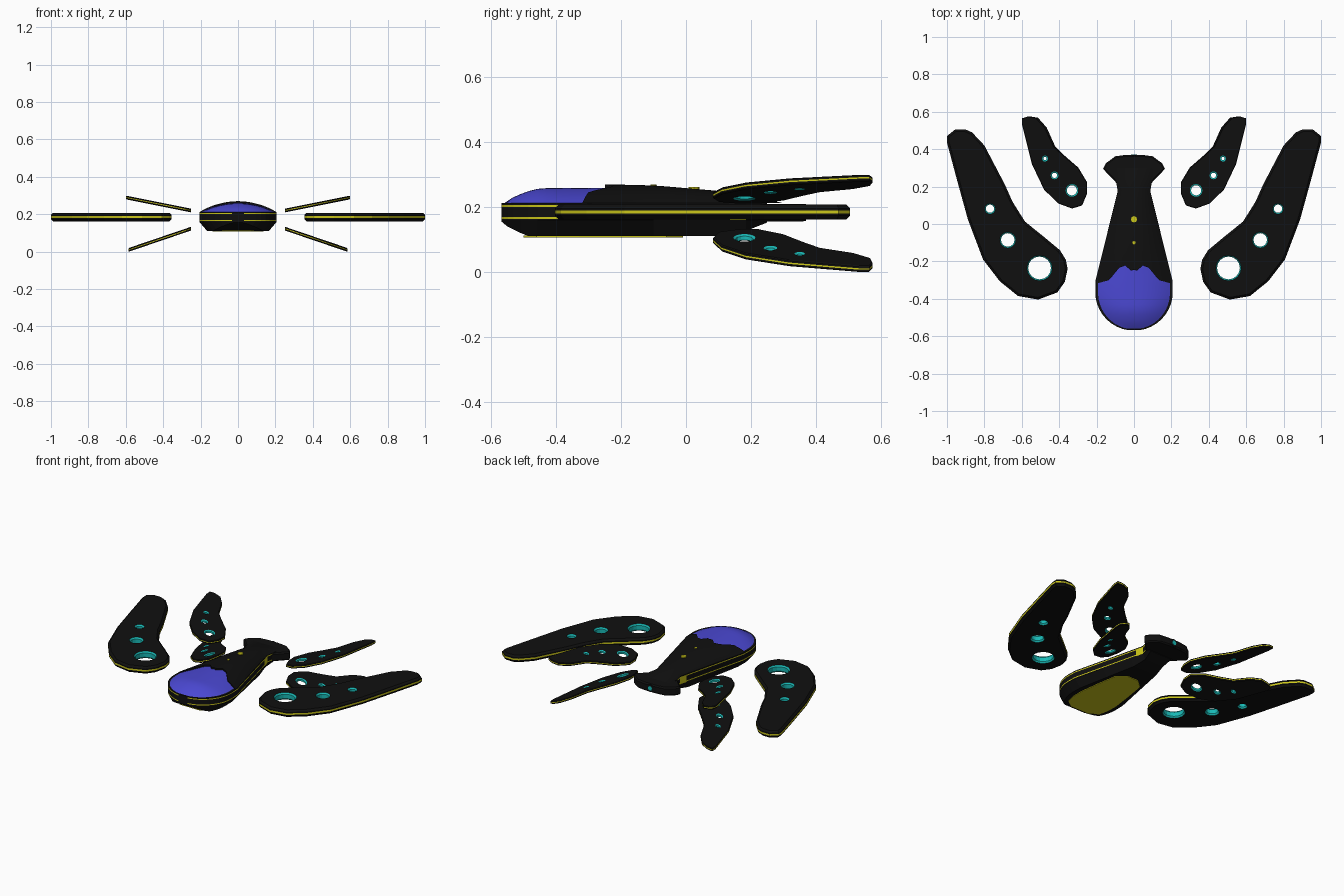
import bpy, bmesh, math
from mathutils import Vector

cube = bpy.data.objects.get("Cube")
if cube:
    bpy.data.objects.remove(cube)


def material(name, rgb):
    m = bpy.data.materials.new(name)
    m.use_nodes = True
    m.diffuse_color = (*rgb, 1)
    m.node_tree.nodes["Principled BSDF"].inputs["Base Color"].default_value = (*rgb, 1)
    return m


BLACK, YELLOW, TEAL, BLUE = range(4)
MATS = [material("hull black", (.005, .005, .005)), material("trim yellow", (.6, .57, .01)),
        material("glow teal", (.01, .5, .48)), material("canopy blue", (.07, .065, .65))]


def finish(name, bm, smooth=None):
    bmesh.ops.recalc_face_normals(bm, faces=bm.faces)
    me = bpy.data.meshes.new(name)
    bm.to_mesh(me)
    bm.free()
    for m in MATS:
        me.materials.append(m)
    ob = bpy.data.objects.new(name, me)
    bpy.context.collection.objects.link(ob)
    if smooth:
        bpy.ops.object.select_all(action='DESELECT')
        ob.select_set(True)
        bpy.context.view_layer.objects.active = ob
        bpy.ops.object.shade_smooth_by_angle(angle=math.radians(smooth))
    return ob


def bridge(bm, a, b, mat, closed=True):
    n = len(a)
    for i in range(n if closed else n - 1):
        j = (i + 1) % n
        bm.faces.new((a[i], a[j], b[j], b[i])).material_index = mat


def lerp(table, t):
    if t <= table[0][0]:
        return table[0][1]
    for (a, va), (b, vb) in zip(table, table[1:]):
        if t <= b:
            return va + (vb - va) * (t - a) / (b - a)
    return table[-1][1]


def inset(poly, d):
    # Move each corner inward along the average of its edge normals
    pts = [Vector(p) for p in poly]
    n = len(pts)
    area = sum(pts[i].x * pts[(i + 1) % n].y - pts[(i + 1) % n].x * pts[i].y for i in range(n))
    s = 1 if area > 0 else -1
    out = []
    for i, p in enumerate(pts):
        t = (p - pts[i - 1]).normalized() + (pts[(i + 1) % n] - p).normalized()
        t.normalize()
        out.append(p + Vector((-t.y, t.x)) * d * s)
    return out


def plate(name, outline, holes, half, chamfer, height, side=1, band=YELLOW):
    """Chamfered plate with a coloured rim line and lined round holes."""
    bm = bmesh.new()

    def ring(pts, dz):
        return [bm.verts.new((p[0] * side, p[1], height(p[0]) + dz)) for p in pts]

    def circle(h, grow):
        x, y, r = h
        return [(x + (r + grow) * math.cos(k * math.pi / 8),
                 y + (r + grow) * math.sin(k * math.pi / 8)) for k in range(16)]

    small = inset(outline, chamfer)
    levels = [(small, half), (outline, half - chamfer), (outline, half * .22),
              (outline, -half * .22), (outline, chamfer - half), (small, -half)]
    rings = [ring(p, z) for p, z in levels]
    for i, (a, b) in enumerate(zip(rings, rings[1:])):
        bridge(bm, a, b, band if i == 2 else BLACK)
    caps = [[rings[0]], [rings[-1]]]
    for h in holes:
        hr = [ring(circle(h, g), z) for g, z in
              ((.007, half), (0, half * .6), (0, -half * .6), (.007, -half))]
        for a, b in zip(hr, hr[1:]):
            bridge(bm, a, b, TEAL)
        caps[0].append(hr[0])
        caps[1].append(hr[-1])
    for loops in caps:
        edges = [bm.edges.get((l[i - 1], l[i])) for l in loops for i in range(len(l))]
        bmesh.ops.triangle_fill(bm, use_beauty=True, edges=edges, normal=(0, 0, 1))
    return finish(name, bm)


# Wings: one wide pair and two small tilted pairs
BIG = [(1, .47), (.957, .505), (.9, .505), (.866, .49), (.8, .42), (.69, .21), (.65, .12),
       (.583, .013), (.48, -.07), (.396, -.14), (.365, -.19), (.355, -.24), (.37, -.31),
       (.41, -.366), (.513, -.404), (.62, -.385), (.717, -.307), (.807, -.19),
       (.888, .024), (.947, .238), (1, .436)]
SMALL = [(.599, .565), (.567, .575), (.524, .568), (.476, .516), (.428, .414), (.37, .36),
         (.3, .302), (.25, .222), (.252, .16), (.278, .1), (.332, .083), (.406, .11),
         (.481, .184), (.545, .318), (.599, .532)]
BIG_HOLES = [(.505, -.235, .061), (.675, -.085, .036), (.77, .082, .022)]
SMALL_HOLES = [(.332, .18, .027), (.425, .26, .014), (.476, .35, .009)]
for side, word in ((1, "left"), (-1, "right")):
    plate(word + "_main_wing", BIG, BIG_HOLES, .023, .012, lambda x: .185, side)
    plate(word + "_upper_fin", SMALL, SMALL_HOLES, .01, .003,
          lambda x: .222 + .2 * (x - .26), side)
    plate(word + "_lower_fin", [(x * .96 + .01, y) for x, y in SMALL], SMALL_HOLES, .01, .003,
          lambda x: .12 - .34 * (x - .26), side)

# Hull: lofted sections with a round nose and tapered waist
NOSE = [(-.365 - .205 * math.cos(math.radians(a)), .207 * math.sin(math.radians(a)))
        for a in range(9, 91, 9)]
WIDTH = NOSE + [(-.3, .205), (.185, .085), (.25, .1)]
KEEL = [(-.57, .157), (-.55, .14), (-.49, .111), (.1, .111), (.2, .13), (.26, .157)]
stations = [y for y, w in NOSE] + [-.3, -.1, .1, .135, .185, .25]
ROWS = [.16, .164, .17, .201, .207, .213]
bm = bmesh.new()
loops = []
for y in stations:
    w, zb = lerp(WIDTH, y), lerp(KEEL, y)
    half = [(w * .8, zb)] + [(w, z) for z in ROWS]
    full = half + [(-x, z) for x, z in reversed(half)]
    loops.append([bm.verts.new((x, y, z)) for x, z in full])
for a, b in zip(loops, loops[1:]):
    bridge(bm, a, b, BLACK)
bm.faces.new(loops[0])
bm.faces.new(loops[-1])
for f in bm.faces:
    c = f.calc_center_median()
    stripe = .164 < c.z < .17 or .201 < c.z < .207
    waist = .135 < c.y < .185 and .16 < c.z < .21
    if (stripe or waist) and abs(c.x) > .001 or (stripe and c.y < -.5):
        f.material_index = YELLOW
finish("hull", bm)


def dome(name, rows, height, front, back, scale, mat, lip=0):
    """Curved cover spanning the hull; front(u) gives its leading edge."""
    bm = bmesh.new()
    us = [i / 12 for i in range(-12, 13)]
    grid = []
    for k in range(-1 if lip else 0, rows + 1):
        line = []
        for u in us:
            t = max(k, 0) / rows
            y = front(u) + (back - front(u)) * t
            z = .212 + lerp(height, y) * (1 - abs(u) ** 2.2)
            z -= lip if k < 0 else 0
            line.append(bm.verts.new((u * (lerp(WIDTH, y) - scale), y, z)))
        grid.append(line)
    for a, b in zip(grid, grid[1:]):
        bridge(bm, a, b, mat, closed=False)
    return finish(name, bm, 35)


# Canopy glass and the scalloped hood that overlaps it
dome("canopy", 14, [(-.56, 0), (-.53, .02), (-.49, .036), (-.45, .046), (-.2, .048)],
     lambda u: -.56, -.2, .012, BLUE)
SCALLOP = [(0, -.245), (.08, -.25), (.25, -.222), (.43, -.235), (.65, -.3), (1, -.32)]
dome("hood", 10, [(-.33, .056), (-.24, .058), (-.1, .055), (.1, .038), (.2, .025), (.3, 0)],
     lambda u: lerp(SCALLOP, abs(u)), .3, 0, BLACK, lip=.016)


def disc(name, pts, z, mat):
    bm = bmesh.new()
    a = [bm.verts.new((x, y, z)) for x, y in pts]
    b = [bm.verts.new((x, y, z + .006)) for x, y in pts]
    bridge(bm, a, b, mat)
    bm.faces.new(a).material_index = mat
    bm.faces.new(b).material_index = mat
    finish(name, bm)


# Belly panel and spine lights
right_edge = [(lerp(WIDTH, y) * .66, y) for y in (-.5, -.46, -.4, -.33, -.2, -.06, -.02)]
right_edge[0], right_edge[-1] = (.07, -.5), (.04, -.01)
disc("belly_panel", right_edge + [(-x, y) for x, y in reversed(right_edge)], .107, YELLOW)
for name, y, r, z in (("large_spine_light", .025, .017, .256), ("small_spine_light", -.1, .009, .264)):
    disc(name, [(r * math.cos(k * math.pi / 4), y + r * math.sin(k * math.pi / 4))
                for k in range(8)], z, YELLOW)

# Flared tail with a row of exhausts along its rear edge
TAIL = [(.08, .17), (.085, .21), (.166, .295), (.15, .325), (.1, .362), (.04, .37)]
plate("tail", TAIL + [(-x, y) for x, y in reversed(TAIL)], [], .027, .008,
      lambda x: .183, band=BLACK)
for i in range(-2, 3):
    direction = Vector((math.sin(i * .3), math.cos(i * .3), 0))
    pos = Vector((i * .052, .345 - .007 * i * i, .183))
    for name, r, length, mat in (("exhaust_shell", .026, .05, BLACK), ("exhaust_glow", .015, .054, TEAL)):
        bm = bmesh.new()
        bmesh.ops.create_cone(bm, cap_ends=True, segments=8, radius1=r, radius2=r, depth=length)
        for f in bm.faces:
            f.material_index = mat
        ob = finish(name, bm)
        ob.rotation_euler = direction.to_track_quat('Z', 'Y').to_euler()
        ob.location = pos
